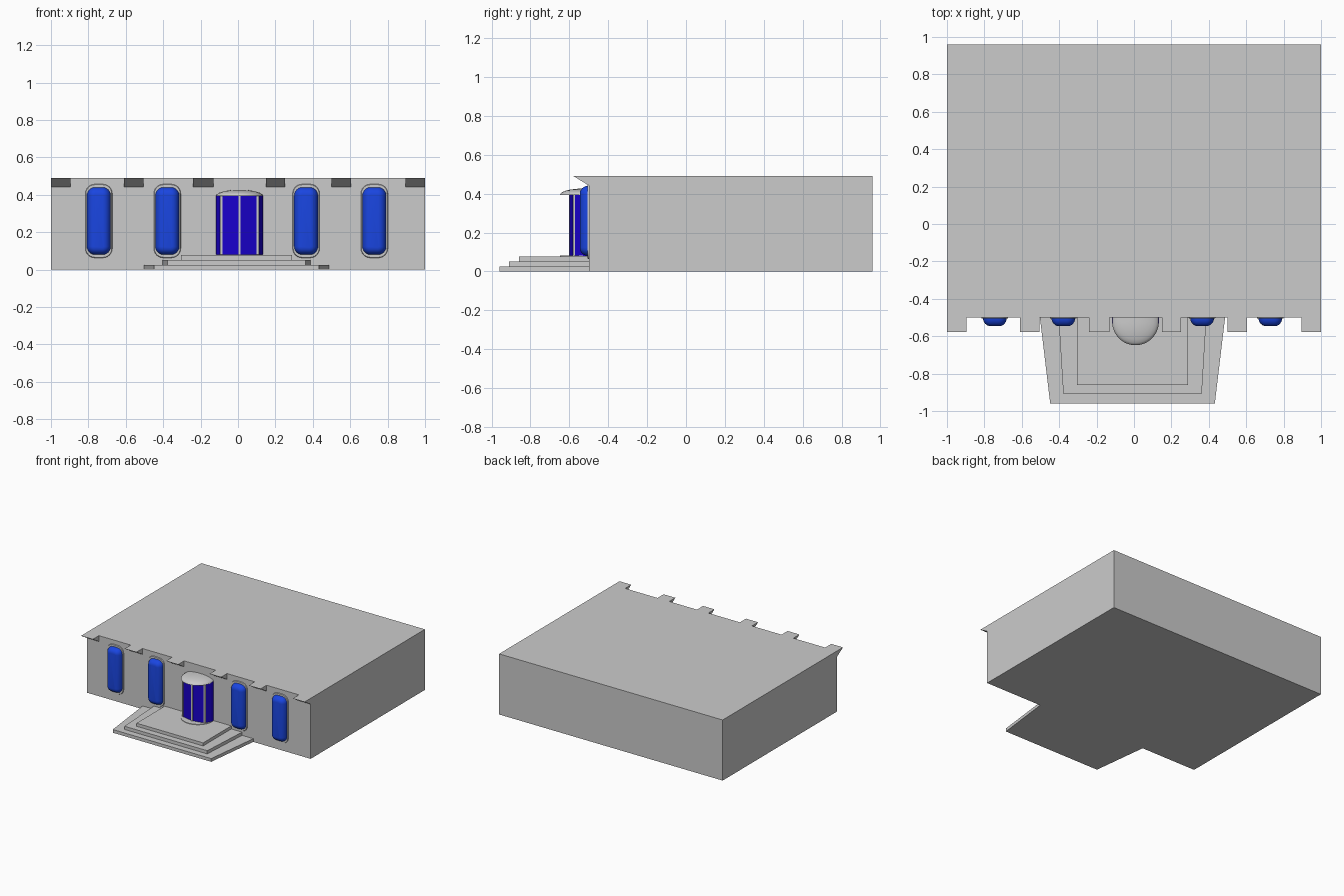
import bpy, bmesh, math

if "Cube" in bpy.data.objects:
    bpy.data.objects.remove(bpy.data.objects["Cube"])

WALL = -0.5  # y of the front wall


def colour(name, rgb):
    m = bpy.data.materials.new(name)
    m.diffuse_color = (*rgb, 1)
    m.use_nodes = True
    m.node_tree.nodes["Principled BSDF"].inputs["Base Color"].default_value = m.diffuse_color
    return m


window_blue = colour("window_blue", (0.01, 0.06, 0.75))
door_blue = colour("door_blue", (0.01, 0.0, 0.6))


def loft(name, rings, mat=None, smooth=False):
    """Closed solid through rings that share a point count."""
    bm = bmesh.new()
    vs = [[bm.verts.new(p) for p in r] for r in rings]
    n = len(vs[0])
    for a, b in zip(vs, vs[1:]):
        for i in range(n):
            j = (i + 1) % n
            bm.faces.new((a[i], a[j], b[j], b[i]))
    bm.faces.new(vs[0])
    bm.faces.new(vs[-1])
    bmesh.ops.recalc_face_normals(bm, faces=bm.faces)
    me = bpy.data.meshes.new(name)
    bm.to_mesh(me)
    bm.free()
    ob = bpy.data.objects.new(name, me)
    bpy.context.collection.objects.link(ob)
    if mat:
        me.materials.append(mat)
    if smooth:
        bpy.ops.object.select_all(action='DESELECT')
        ob.select_set(True)
        bpy.context.view_layer.objects.active = ob
        bpy.ops.object.shade_smooth_by_angle(angle=math.radians(40))
    return ob


def prism(name, outline, z0, z1, mat=None, smooth=False):
    return loft(name, [[(x, y, z) for x, y in outline] for z in (z0, z1)], mat, smooth)


def rounded_rect(cx, cz, hx, hz, r, y, seg=6):
    pts = []
    for k, (sx, sz) in enumerate(((1, 1), (-1, 1), (-1, -1), (1, -1))):
        for i in range(seg + 1):
            a = math.pi / 2 * (k + i / seg)
            pts.append((cx + sx * (hx - r) + r * math.cos(a), y,
                        cz + sz * (hz - r) + r * math.sin(a)))
    return pts


def bay_outline(cx, rx, cy, ry, seg=24):
    """Half ellipse that runs straight back to the wall."""
    pts = [(cx + rx * math.cos(math.pi * i / seg),
            cy - ry * math.sin(math.pi * i / seg)) for i in range(seg + 1)]
    return [(cx + rx, WALL)] + pts + [(cx - rx, WALL)]


# Main block
prism("building_body", [(-1, WALL), (1, WALL), (1, 0.96), (-1, 0.96)], 0, 0.49)

# Entrance steps: half width at wall, half width at front, front y, z range
for i, (wb, wf, yf, z0, z1) in enumerate(((0.495, 0.44, -0.96, 0, 0.026),
                                          (0.395, 0.37, -0.91, 0.026, 0.052),
                                          (0.298, 0.298, -0.86, 0.052, 0.077))):
    c = -0.008
    prism(f"step_{i + 1}", [(c - wb, WALL), (c - wf, yf), (c + wf, yf), (c + wb, WALL)], z0, z1)

# Wedge brackets under the roof edge
for i, (x0, x1) in enumerate(((-1, -0.895), (-0.61, -0.505), (-0.24, -0.132),
                              (0.15, 0.252), (0.5, 0.605), (0.895, 1))):
    loft(f"roof_bracket_{i + 1}",
         [[(x, WALL, 0.442), (x, -0.578, 0.49), (x, WALL, 0.49)] for x in (x0, x1)])

# Bulging windows with thin frames
for i, cx in enumerate((-0.744, -0.378, 0.364, 0.729)):
    loft(f"window_frame_{i + 1}",
         [rounded_rect(cx, 0.26, 0.072 - d, 0.197 - d, 0.05 - d, y)
          for y, d in ((WALL, 0), (-0.506, 0.003))], smooth=True)
    rings = []
    for k in range(7):
        t = math.pi / 2 * k / 6
        d = 0.04 * (1 - math.cos(t))
        rings.append(rounded_rect(cx, 0.26, 0.064 - d, 0.181 - d, 0.045 - d,
                                  WALL - 0.046 * math.sin(t)))
    loft(f"window_glass_{i + 1}", rings, window_blue, True)

# Faceted entrance bay
DX = 0.008
corners = [(-0.125, WALL), (-0.125, -0.53), (-0.098, -0.578), (0, -0.6),
           (0.098, -0.578), (0.125, -0.53), (0.125, WALL)]
prism("door_glass", [(DX + x, y) for x, y in corners], 0.08, 0.396, door_blue)

# Mullions on the bay corners
for i, (x, y) in enumerate(corners[2:5]):
    w = 0.0065
    prism(f"door_mullion_{i + 1}", [(DX + x - w, y - 0.003), (DX + x + w, y - 0.003),
                                    (DX + x + w, y + 0.008), (DX + x - w, y + 0.008)], 0.08, 0.396)

# Sill and domed canopy
prism("door_sill", bay_outline(DX, 0.125, -0.522, 0.126), 0.077, 0.081, smooth=True)
rings = []
for k in range(7):
    t = math.radians(80) * k / 6
    s = math.cos(t)
    rings.append([(x, y, 0.394 + 0.033 * math.sin(t))
                  for x, y in bay_outline(DX, 0.125 * s, -0.522, 0.126 * s)])
loft("door_canopy", rings, smooth=True)
